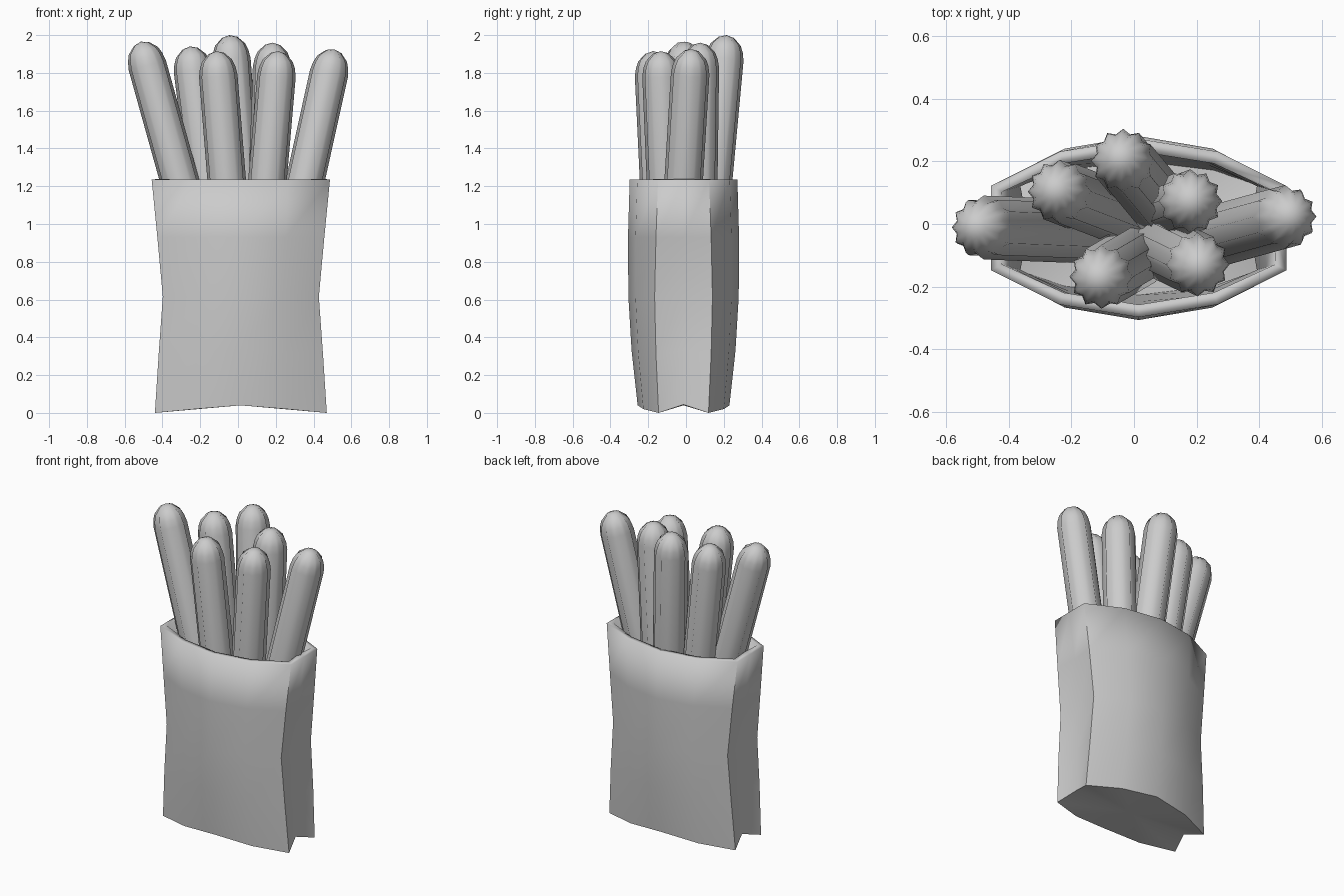
import bpy, bmesh, math
from mathutils import Vector

if "Cube" in bpy.data.objects:
    bpy.data.objects.remove(bpy.data.objects["Cube"])


def finish(name, bm, angle):
    bmesh.ops.recalc_face_normals(bm, faces=bm.faces)
    mesh = bpy.data.meshes.new(name)
    bm.to_mesh(mesh)
    bm.free()
    ob = bpy.data.objects.new(name, mesh)
    bpy.context.collection.objects.link(ob)
    bpy.ops.object.select_all(action='DESELECT')
    ob.select_set(True)
    bpy.context.view_layer.objects.active = ob
    bpy.ops.object.shade_smooth_by_angle(angle=math.radians(angle))
    return ob


def bridge(bm, a, b):
    n = len(a)
    for i in range(n):
        bm.faces.new((a[i], a[(i + 1) % n], b[(i + 1) % n], b[i]))


def cap(bm, ring, co):
    v = bm.verts.new(co)
    n = len(ring)
    for i in range(n):
        bm.faces.new((ring[i], ring[(i + 1) % n], v))


# paper bag: z, half width, corner depth, centre depth, side pinch, centre lift
LEVELS = [
    (0.0, 0.455, 0.132, 0.243, 0.045, 0.04),
    (0.31, 0.435, 0.146, 0.275, 0.03, 0.02),
    (0.615, 0.413, 0.153, 0.292, 0.02, 0.0),
    (0.93, 0.442, 0.146, 0.294, 0.01, 0.0),
    (1.235, 0.472, 0.135, 0.285, 0.0, 0.0),
]
CX, CY = 0.015, -0.013
bm = bmesh.new()
rings = []
for z, hx, yc, ym, pinch, lift in LEVELS:
    yq = yc + (ym - yc) * 0.73
    half = [(-hx, -yc, 0), (-hx * .535, -yq, lift * .5), (0, -ym, lift),
            (hx * .535, -yq, lift * .5), (hx, -yc, 0), (hx - pinch, 0, lift * 1.1)]
    pts = half + [(-x, -y, l) for x, y, l in half]
    rings.append([bm.verts.new((x + CX, y + CY, z + l)) for x, y, l in pts])
for a, b in zip(rings, rings[1:]):
    bridge(bm, a, b)
cap(bm, rings[0], (CX, CY, 0.04))
bag = finish("paper_bag", bm, 45)
sol = bag.modifiers.new("thickness", 'SOLIDIFY')
sol.thickness = 0.04
sol.offset = -1

# fried dough sticks: fluted star section with domed ends
R, LOBES = 0.102, 12
DOME = [(0.0, 0.4), (0.012, 0.4), (0.05, 0.78), (0.085, 0.92), (0.13, 1.0)]


def dough_stick(name, base, tip):
    base, tip = Vector(base), Vector(tip)
    axis = tip - base
    length = axis.length
    rot = Vector((0, 0, 1)).rotation_difference(axis)
    prof = DOME[1:] + [(length - d, s) for d, s in reversed(DOME[1:])]
    bm = bmesh.new()
    rings = []
    for h, s in prof:
        ring = []
        for i in range(LOBES * 2):
            r = R * s * (1.0 if i % 2 == 0 else 0.85)
            a = math.pi * i / LOBES
            p = Vector((r * math.cos(a), r * math.sin(a), h))
            ring.append(bm.verts.new(base + rot @ p))
        rings.append(ring)
    for a, b in zip(rings, rings[1:]):
        bridge(bm, a, b)
    cap(bm, rings[0], base)
    cap(bm, rings[-1], tip)
    finish(name, bm, 85)


STICKS = [
    ((0.0, -0.03, 0.12), (-0.515, -0.01, 1.965)),
    ((-0.02, 0.02, 0.12), (-0.255, 0.11, 1.94)),
    ((0.10, 0.04, 0.12), (-0.045, 0.215, 2.0)),
    ((0.12, 0.05, 0.12), (0.185, 0.075, 1.96)),
    ((0.11, -0.08, 0.12), (0.51, 0.03, 1.925)),
    ((0.03, -0.09, 0.12), (-0.115, -0.175, 1.915)),
    ((0.06, -0.06, 0.12), (0.215, -0.135, 1.915)),
]
for i, (b, t) in enumerate(STICKS):
    dough_stick(f"dough_stick_{i + 1}", b, t)
